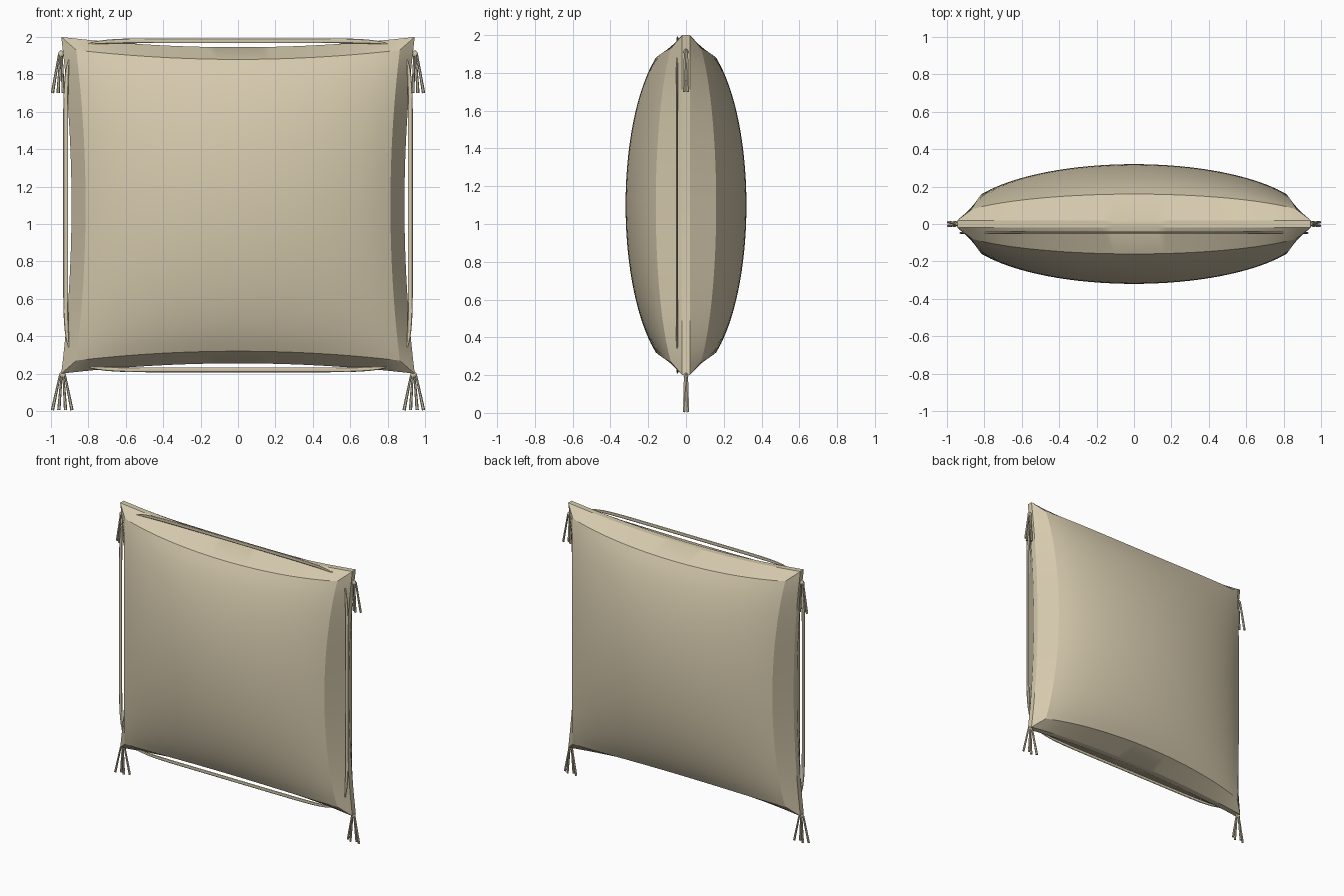
import bpy, bmesh, math
from mathutils import Vector

cube = bpy.data.objects.get("Cube")
if cube:
    bpy.data.objects.remove(cube)

MID = 1.1                       # height of the cushion centre
linen = bpy.data.materials.new("warm_linen")
linen.use_nodes = True
linen.diffuse_color = (0.67, 0.59, 0.42, 1)
bsdf = linen.node_tree.nodes["Principled BSDF"]
bsdf.inputs["Base Color"].default_value = linen.diffuse_color
bsdf.inputs["Roughness"].default_value = 0.9


def finish(bm, name, angle=30):
    bmesh.ops.recalc_face_normals(bm, faces=bm.faces)
    mesh = bpy.data.meshes.new(name)
    bm.to_mesh(mesh)
    bm.free()
    mesh.materials.append(linen)
    ob = bpy.data.objects.new(name, mesh)
    bpy.context.collection.objects.link(ob)
    bpy.ops.object.select_all(action="DESELECT")
    ob.select_set(True)
    bpy.context.view_layer.objects.active = ob
    bpy.ops.object.shade_smooth_by_angle(angle=math.radians(angle))
    return ob


def pinch(u, v, half_x, half_z, flare):
    """Square with bowed-in sides and pulled-out corners."""
    return u * (half_x + flare * v * v), MID + v * (half_z + flare * u * u)


def sweep(bm, path, width, depth, sides=8):
    """Flattened tube along a path lying in a plane of constant y."""
    rings = []
    for i, p in enumerate(path):
        d = (path[min(i + 1, len(path) - 1)] - path[max(i - 1, 0)]).normalized()
        side = d.cross(Vector((0, 1, 0))).normalized()
        deep = side.cross(d)
        w = width(i / (len(path) - 1))
        rings.append([bm.verts.new(p + side * w * math.cos(a) + deep * depth * math.sin(a))
                      for a in (math.tau * k / sides for k in range(sides))])
    for a, b in zip(rings, rings[1:]):
        for k in range(sides):
            bm.faces.new((a[k], a[(k + 1) % sides], b[(k + 1) % sides], b[k]))
    bm.faces.new(rings[0])
    bm.faces.new(rings[-1])


# Cushion: domed front panel, sloping border and flat seam, mirrored to the back
bm = bmesh.new()
bmesh.ops.create_grid(bm, x_segments=32, y_segments=32, size=1)
uv = {v: (v.co.x, v.co.y) for v in bm.verts}
for v, (a, b) in uv.items():
    x, z = pinch(a, b, 0.815, 0.78, 0.05)
    h = 0.32 * math.sqrt((1 - 0.75 * a * a) * (1 - 0.75 * b * b))
    v.co = (x, -h, z)
rim = {v: uv[v] for v in bm.verts if v.is_boundary}
for y in (-0.02, 0):
    edges = [e for e in bm.edges if e.is_boundary]
    new = {}
    for v, (a, b) in rim.items():
        x, z = pinch(a, b, 0.89, 0.845, 0.055)
        new[v] = bm.verts.new((x, y, z))
    for e in edges:
        p, q = e.verts
        bm.faces.new((p, q, new[q], new[p]))
    rim = {new[v]: ab for v, ab in rim.items()}
cushion = finish(bm, "cushion", 25)
for f in cushion.data.polygons:
    if f.normal.y > 0 and abs(f.center.x) < 0.5 and f.center.y < -0.2:
        cushion.data.flip_normals()
        break
mirror = cushion.modifiers.new("back", "MIRROR")
mirror.use_axis = (False, True, False)

# Piping: a thin flat cord in front of each side, its ends bent inwards
cords = {"top_cord": (0, 0.80, 0.88, 0), "bottom_cord": (0, 0.80, -0.88, 0),
         "left_cord": (0.922, 0.77, 0.01, 1), "right_cord": (-0.922, 0.77, 0.01, 1)}
for name, (cx, half, cz, upright) in cords.items():
    bm = bmesh.new()
    path = []
    for k in range(33):
        t = k / 16 - 1
        bend = 1 - 0.018 * abs(t) ** 8
        if upright:
            path.append(Vector((cx * bend, -0.048, MID + cz + t * half)))
        else:
            path.append(Vector((t * half, -0.045, MID + cz * bend)))
    sweep(bm, path, lambda s: 0.013 * (1 - 0.75 * abs(2 * s - 1) ** 12), 0.005)
    finish(bm, name)

# Tassels: a small knot and a fan of strands at every corner
for side, sx in (("left", 1), ("right", -1)):
    for level, x0, top, low, ends in (
            ("top", 0.945, 1.91, 1.70, (0.935, 0.962, 0.992)),
            ("bottom", 0.938, 0.195, 0.005, (0.888, 0.922, 0.958, 0.992))):
        bm = bmesh.new()
        for i, end in enumerate(ends):
            tip = 0.010 * (-1) ** i
            head = Vector((sx * (x0 + (end - x0) * 0.25), tip * 0.4, top))
            foot = Vector((sx * end, tip, low))
            path = [head.lerp(foot, s / 4) for s in range(5)]
            sweep(bm, path, lambda s: 0.005 + 0.004 * s, 0.008, 6)
        knot = bmesh.ops.create_uvsphere(bm, u_segments=10, v_segments=6, radius=0.018)
        for v in knot["verts"]:
            v.co = Vector((v.co.x + sx * x0, v.co.y * 0.7, v.co.z + top))
        finish(bm, f"{level}_{side}_tassel")
